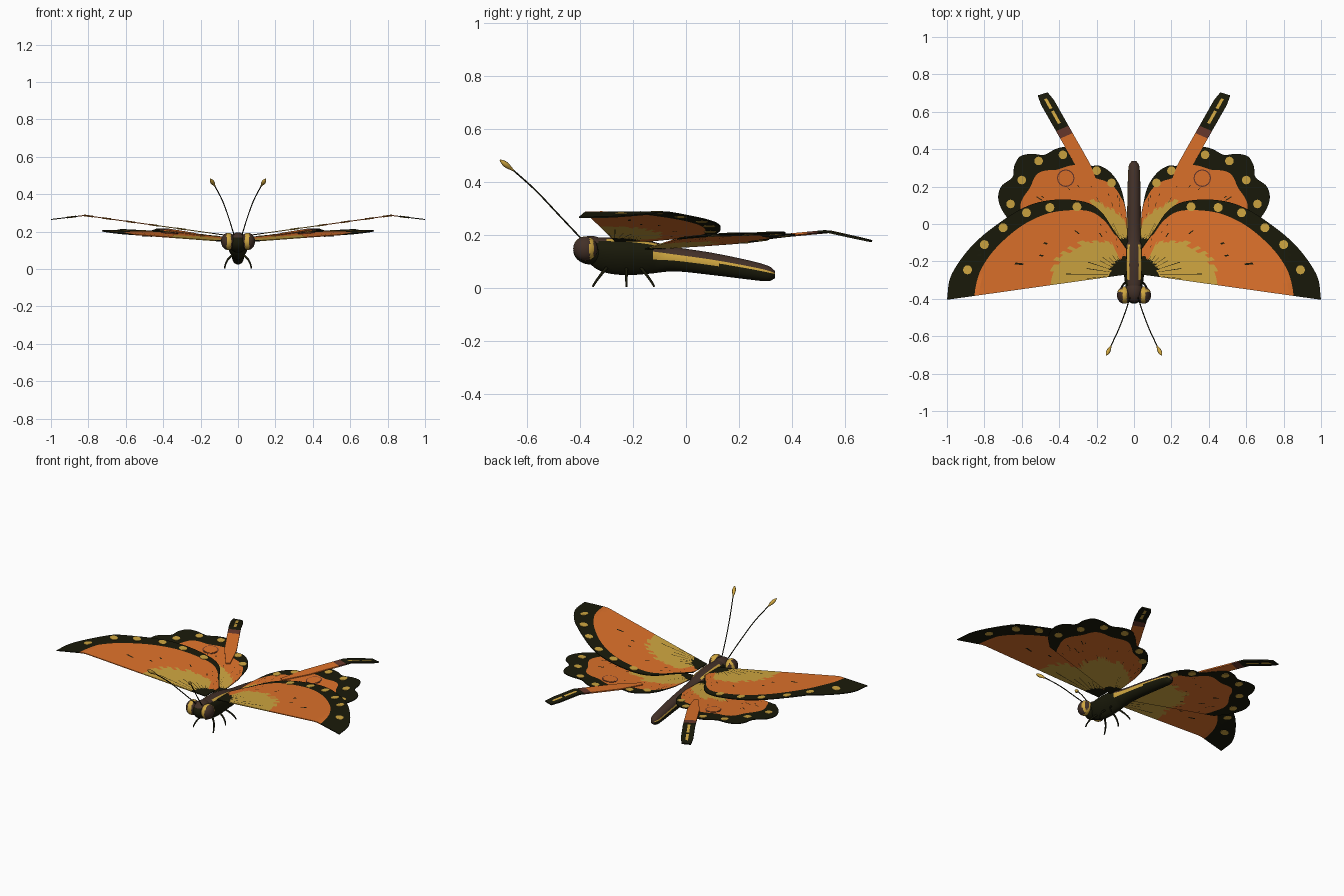
import bpy, bmesh, math, random
from mathutils import Vector

random.seed(4)
cube = bpy.data.objects.get("Cube")
if cube:
    bpy.data.objects.remove(cube)


def material(name, rgb):
    m = bpy.data.materials.new(name)
    m.use_nodes = True
    m.diffuse_color = (*rgb, 1)
    bsdf = m.node_tree.nodes["Principled BSDF"]
    bsdf.inputs["Base Color"].default_value = (*rgb, 1)
    bsdf.inputs["Roughness"].default_value = 0.8
    return m


ORANGE, BLACK, GOLD, BROWN, RUST = range(5)
MATS = [material("wing orange", (0.73, 0.168, 0.024)),
        material("olive black", (0.010, 0.010, 0.003)),
        material("dull gold", (0.62, 0.38, 0.052)),
        material("dark brown", (0.055, 0.030, 0.021)),
        material("rust brown", (0.14, 0.04, 0.025))]


def finish(name, bm, mirror=False, thick=0, smooth=False):
    bmesh.ops.recalc_face_normals(bm, faces=bm.faces)
    me = bpy.data.meshes.new(name)
    bm.to_mesh(me)
    bm.free()
    for m in MATS:
        me.materials.append(m)
    ob = bpy.data.objects.new(name, me)
    bpy.context.collection.objects.link(ob)
    if smooth:
        bpy.ops.object.select_all(action="DESELECT")
        ob.select_set(True)
        bpy.context.view_layer.objects.active = ob
        bpy.ops.object.shade_smooth_by_angle(angle=math.radians(60))
    if thick:
        mod = ob.modifiers.new("thickness", "SOLIDIFY")
        mod.thickness, mod.offset = thick, 0
    if mirror:
        ob.modifiers.new("mirror", "MIRROR")


def spline(points, steps):
    """Smooth curve through the points."""
    p = [Vector(q) for q in points]
    p = [2 * p[0] - p[1]] + p + [2 * p[-1] - p[-2]]
    out = []
    for a, b, c, d in zip(p, p[1:], p[2:], p[3:]):
        for k in range(steps):
            t = k / steps
            out.append(0.5 * (2 * b + (c - a) * t + (2 * a - 5 * b + 4 * c - d) * t * t
                              + (3 * b - a - 3 * c + d) * t ** 3))
    return out + [p[-2]]


def fore_z(x, y):
    return 0.172 + 0.14 * min(x, 0.82) - 0.12 * max(0, x - 0.82)


def hind_z(x, y):
    return 0.143 + 0.06 * x + 0.06 * (y + 0.16)


def wing(name, root, outline, height, band, gold, gold_end, ray_start, ray_step, rings=40):
    """Fan of quads from the root, coloured by distance and direction."""
    root = Vector(root)
    edge = spline(outline, 12)
    n = len(edge)
    length = [(e - root).length for e in edge]
    bm = bmesh.new()
    grid = []
    cut = round(band * rings)
    for i, e in enumerate(edge):
        near = length[max(0, i - 14):i + 15]
        inner = min(0.94, band * (sum(near) / len(near) / length[i]) ** 0.8)
        row = []
        for j in range(rings + 1):
            t = inner * j / cut if j <= cut else inner + (1 - inner) * (j - cut) / (rings - cut)
            q = root.lerp(e, t)
            row.append(bm.verts.new((q.x, q.y, height(q.x, q.y))))
        grid.append(row)
    reach = gold
    for i in range(n - 1):
        s = i / n
        if i % 3 == 0:
            reach = gold + random.choice((-0.025, 0, 0.025))
        has_ray = i % ray_step == 3 and s >= ray_start
        ray = random.uniform(0.22, 0.38) if has_ray else 0
        fleck = random.uniform(0.45, 0.75) if random.random() < 0.14 else 9
        in_gold = s <= gold_end
        for j in range(rings):
            t = (j + 0.5) / rings
            f = bm.faces.new((grid[i][j], grid[i + 1][j], grid[i + 1][j + 1], grid[i][j + 1]))
            if t > band or t * length[i] < 0.09 or (in_gold and t < ray):
                f.material_index = BLACK
            elif in_gold and t < reach:
                f.material_index = GOLD
            elif fleck < t < fleck + 0.04:
                f.material_index = BLACK
    bmesh.ops.remove_doubles(bm, verts=bm.verts, dist=0.0002)
    finish(name, bm, True, 0.005)


def spots(name, centres, radius, height, mat, top=0.0045, bottom=-0.0045):
    """Thin round plates that follow the wing slope."""
    bm = bmesh.new()
    for x, y in centres:
        made = bmesh.ops.create_cone(bm, cap_ends=True, segments=16, radius1=radius,
                                     radius2=radius, depth=1)["verts"]
        for v in made:
            side = top if v.co.z > 0 else bottom
            v.co.x += x
            v.co.y += y
            v.co.z = height(v.co.x, v.co.y) + side
    for f in bm.faces:
        f.material_index = mat
    finish(name, bm, True)


# Wings
wing("fore_wings", (0.04, -0.27),
     [(1, -0.405), (0.975, -0.27), (0.86, -0.11), (0.7, 0.02), (0.56, 0.1), (0.42, 0.13),
      (0.27, 0.12), (0.18, 0.07), (0.11, -0.03), (0.04, -0.13)],
     fore_z, 0.86, 0.44, 0.73, 0, 9)
wing("hind_wings", (0.03, -0.16),
     [(0.62, -0.02), (0.69, 0.05), (0.725, 0.13), (0.71, 0.2), (0.65, 0.25), (0.64, 0.31),
      (0.61, 0.36), (0.55, 0.375), (0.48, 0.37), (0.42, 0.4), (0.36, 0.41), (0.3, 0.37),
      (0.24, 0.315), (0.18, 0.31), (0.12, 0.27), (0.07, 0.19), (0.04, 0.06)],
     hind_z, 0.84, 0.49, 1, 0.6, 12)

# Wing markings
spots("fore_wing_spots", [(0.89, -0.245), (0.8, -0.11), (0.7, -0.02), (0.575, 0.06),
                          (0.45, 0.088), (0.305, 0.092)], 0.024, fore_z, GOLD)
spots("hind_wing_spots", [(0.6, 0.235), (0.66, 0.107), (0.51, 0.337), (0.38, 0.37),
                          (0.2, 0.285), (0.12, 0.22)], 0.023, hind_z, GOLD)
spots("eyespot_rims", [(0.365, 0.245)], 0.047, hind_z, RUST, 0.004, 0)
spots("eyespot_centres", [(0.365, 0.245)], 0.041, hind_z, ORANGE, 0.0055, 0)

# Hind wing tails, cut at a slant
bm = bmesh.new()
start, end = Vector((0.19, 0.17)), Vector((0.488, 0.695))
along = (end - start).normalized()
across = Vector((along.y, -along.x))
rows, count = [], 40
for i in range(count + 1):
    t = i / count
    half = 0.036 * min(1, 0.35 + 2.5 * t, 0.75 + 3 * (1 - t))
    row = []
    for k in (-1, -0.22, 0.22, 1):
        q = start.lerp(end, t) + across * half * k + along * 0.006 * k * t
        z = hind_z(q.x, q.y) + 0.004 - 0.05 * max(0, (t - 0.7) / 0.3)
        row.append(bm.verts.new((q.x, q.y, z)))
    rows.append(row)
for i in range(count):
    t = (i + 0.5) / count
    for k in range(3):
        f = bm.faces.new((rows[i][k], rows[i][k + 1], rows[i + 1][k + 1], rows[i + 1][k]))
        stripe = k == 1 and (0.7 < t < 0.83 or 0.85 < t < 0.96)
        f.material_index = (ORANGE if t < 0.58 else RUST if t < 0.65
                            else GOLD if stripe else BLACK)
finish("wing_tails", bm, True, 0.008)

# Thorax and abdomen: stations of y, z, half width, half height
stations = [(-0.38, 0.14, 0.02, 0.03), (-0.34, 0.13, 0.04, 0.058), (-0.29, 0.122, 0.05, 0.068),
            (-0.22, 0.118, 0.054, 0.07), (-0.14, 0.115, 0.05, 0.062), (-0.04, 0.108, 0.04, 0.046),
            (0.1, 0.09, 0.036, 0.042), (0.24, 0.067, 0.033, 0.036), (0.31, 0.054, 0.028, 0.029),
            (0.337, 0.05, 0.012, 0.013)]
bm = bmesh.new()
seg = 48
path = spline(stations, 6)
loops = []
for y, z, rx, rz in path:
    egg = 0.25 if y < -0.1 else 0
    loops.append([bm.verts.new((rx * math.sin(a) * (1 + egg * math.cos(a)), y,
                                z + rz * math.cos(a)))
                  for a in (2 * math.pi * k / seg for k in range(seg))])
for i in range(len(loops) - 1):
    y = path[i][0]
    for k in range(seg):
        n = (k + 1) % seg
        f = bm.faces.new((loops[i][k], loops[i][n], loops[i + 1][n], loops[i + 1][k]))
        a = 360 * (k + 0.5) / seg
        a = min(a, 360 - a)
        f.material_index = BROWN if a < (67 if y > -0.14 else 40) else BLACK
        if (y > -0.14 and 67 < a < (98 if y < 0.12 else 83)) or (-0.3 < y < -0.12 and 22 < a < 37):
            f.material_index = GOLD
for ring in (loops[0], loops[-1]):
    bm.faces.new(ring).material_index = BROWN
finish("body", bm, smooth=True)


def ellipsoid(name, centre, size, rule, mirror=False):
    bm = bmesh.new()
    bmesh.ops.create_uvsphere(bm, u_segments=40, v_segments=24, radius=1)
    for f in bm.faces:
        f.material_index = rule(f.calc_center_median())
    for v in bm.verts:
        v.co = Vector([c + s * p for c, s, p in zip(centre, size, v.co)])
    finish(name, bm, mirror, smooth=True)


# Head and banded eyes
ellipsoid("head", (0, -0.36, 0.142), (0.05, 0.066, 0.054),
          lambda p: BROWN if p.z > 0.5 else BLACK)
ellipsoid("eyes", (0.053, -0.38, 0.148), (0.038, 0.046, 0.046),
          lambda p: GOLD if -0.4 < p.x < 0.2 or (0.35 < p.y < 0.65 and p.x > 0) else BROWN, True)


def tube(name, points, radii, mat):
    cu = bpy.data.curves.new(name, "CURVE")
    cu.dimensions = "3D"
    cu.bevel_depth, cu.bevel_resolution, cu.use_fill_caps = 1, 2, True
    sp = cu.splines.new("POLY")
    sp.points.add(len(points) - 1)
    for p, q, r in zip(sp.points, points, radii):
        p.co, p.radius = (*q, 1), r
    cu.materials.append(MATS[mat])
    bpy.context.collection.objects.link(bpy.data.objects.new(name, cu))


# Antennae and legs
for side, s in (("left", 1), ("right", -1)):
    feeler = spline([(s * 0.022, -0.395, 0.185), (s * 0.05, -0.48, 0.275),
                     (s * 0.085, -0.57, 0.37), (s * 0.13, -0.665, 0.455)], 5)
    tube(side + "_antenna", feeler, [0.003] * len(feeler), BLACK)
    a, b = Vector((s * 0.122, -0.65, 0.442)), Vector((s * 0.148, -0.702, 0.482))
    tube(side + "_antenna_club", [a.lerp(b, k / 8) for k in range(9)],
         [0.003 + 0.008 * math.sin(math.pi * (k / 8) ** 1.3) for k in range(9)], GOLD)
    for part, y0, y1 in (("front", -0.3, -0.352), ("middle", -0.225, -0.225), ("rear", -0.17, -0.12)):
        leg = spline([(s * 0.03, y0, 0.075), (s * 0.055, y0 * 0.6 + y1 * 0.4, 0.05),
                      (s * 0.068, y0 * 0.2 + y1 * 0.8, 0.022), (s * 0.07, y1, 0.004)], 4)
        tube(f"{side}_{part}_leg", leg, [0.006 - 0.0002 * k for k in range(len(leg))], BLACK)
